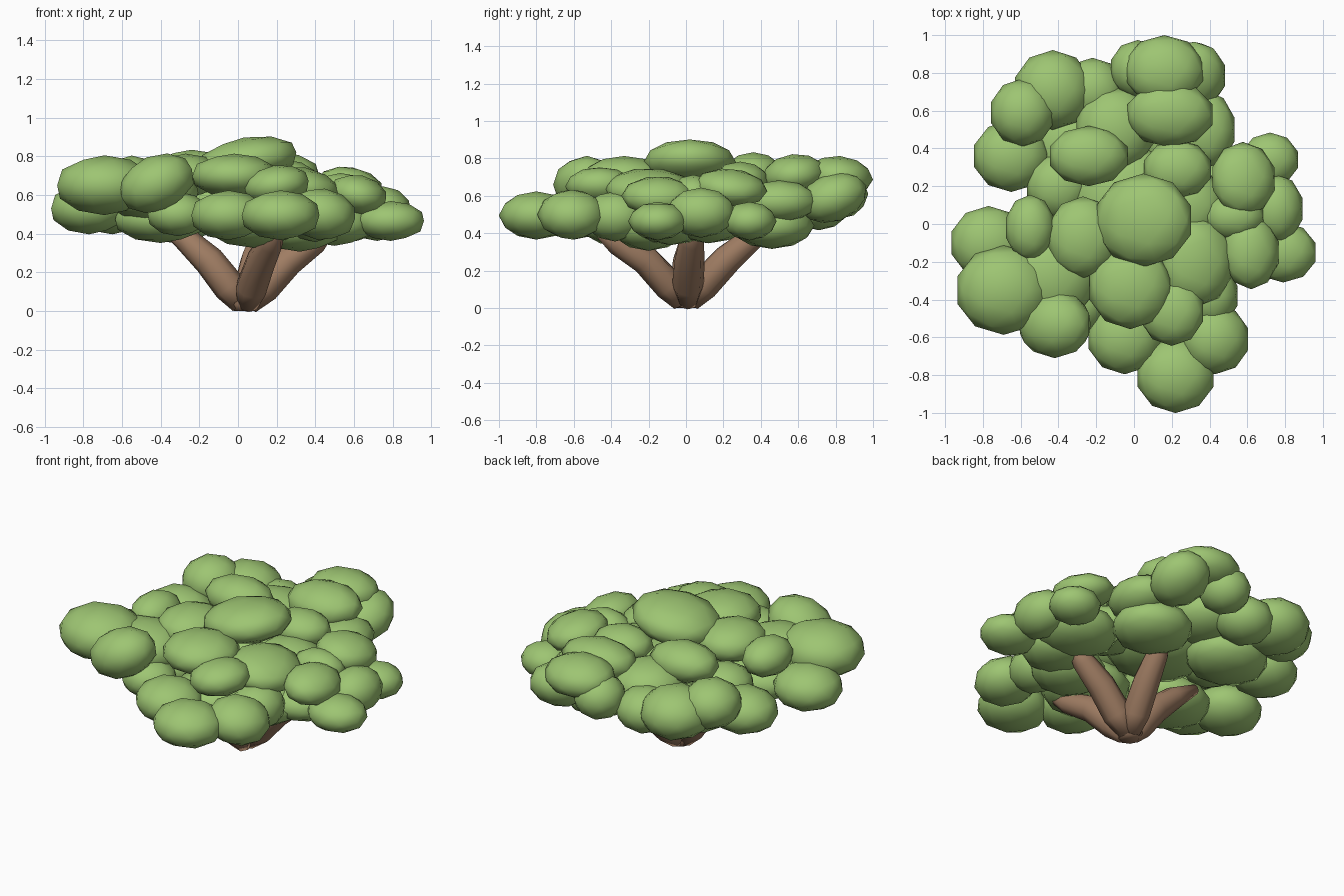
import bpy
import bmesh
from math import radians
from mathutils import Matrix, Vector, Euler

cube = bpy.data.objects.get("Cube")
if cube:
    bpy.data.objects.remove(cube, do_unlink=True)


def make_material(name, colour):
    mat = bpy.data.materials.new(name)
    mat.use_nodes = True
    mat.diffuse_color = colour
    mat.node_tree.nodes["Principled BSDF"].inputs["Base Color"].default_value = colour
    return mat


leaf_green = make_material("leaf green", (0.34, 0.56, 0.17, 1))
bark_brown = make_material("bark brown", (0.35, 0.205, 0.125, 1))


def finish(name, bm, material):
    """Turn a bmesh into a smooth shaded object with one colour."""
    for face in bm.faces:
        face.smooth = True
    mesh = bpy.data.meshes.new(name)
    bm.to_mesh(mesh)
    bm.free()
    mesh.materials.append(material)
    obj = bpy.data.objects.new(name, mesh)
    bpy.context.collection.objects.link(obj)
    return obj


def foliage(name, clumps):
    """Cluster of squashed low-poly balls: x, y, z, radii, optional tilt about x and y."""
    bm = bmesh.new()
    for x, y, z, rx, ry, rz, *tilt in clumps:
        tilt_x, tilt_y = tilt or (0, 0)
        turn = Euler((radians(tilt_x), radians(tilt_y), 0)).to_matrix().to_4x4()
        matrix = Matrix.Translation((x, y, z)) @ turn @ Matrix.Diagonal((rx, ry, rz, 1))
        bmesh.ops.create_icosphere(bm, subdivisions=2, radius=1.03, matrix=matrix)
    return finish(name, bm, leaf_green)


def limb(name, path, radii, sides=8):
    """Tapered tube through the path points, closed at both ends."""
    bm = bmesh.new()
    points = [Vector(p) for p in path]
    rings = []
    for i, point in enumerate(points):
        along = points[min(i + 1, len(points) - 1)] - points[max(i - 1, 0)]
        turn = along.to_track_quat("Z", "Y").to_matrix().to_4x4()
        ring = bmesh.ops.create_circle(bm, segments=sides, radius=radii[i],
                                       matrix=Matrix.Translation(point) @ turn)
        rings.append(ring["verts"])
    for low, high in zip(rings, rings[1:]):
        for k in range(sides):
            n = (k + 1) % sides
            bm.faces.new((low[k], low[n], high[n], high[k]))
    bm.faces.new(rings[0][::-1])
    bm.faces.new(rings[-1])
    return finish(name, bm, bark_brown)


# Trunk foot and four spreading branches
limb("trunk_foot", [(.035, 0, 0), (.035, 0, .03), (.035, 0, .12)], [.055, .075, .08])
branch_radii = [.055, .085, .08, .065, .03]
limb("left_branch", [(.05, .01, .03), (.13, .01, .12), (.26, .02, .26),
                     (.4, .03, .36), (.5, .04, .46)], branch_radii)
limb("right_branch", [(.02, 0, .03), (-.04, 0, .12), (-.15, .01, .26),
                      (-.27, .03, .37), (-.4, .06, .46)], branch_radii)
limb("front_branch", [(.05, -.02, .03), (.07, -.09, .12), (.12, -.22, .26),
                      (.17, -.37, .35), (.2, -.5, .45)], branch_radii)
limb("back_branch", [(.04, .02, .03), (.06, .09, .12), (.09, .22, .26),
                     (.12, .35, .37), (.14, .44, .48)], branch_radii)

# Crown and inner foliage
foliage("crown_foliage", [
    (.05, .02, .78, .26, .24, .115, 0, -9),
    (-.27, -.07, .7, .19, .21, .11),
    (-.02, -.33, .7, .22, .22, .11),
    (.33, -.2, .64, .2, .23, .1, 0, 12),
    (.23, .29, .68, .18, .15, .1),
    (.28, .1, .57, .2, .2, .12),
    (-.05, .14, .56, .3, .28, .14),
    (-.4, .2, .56, .17, .17, .12),
])

# Front foliage
foliage("front_foliage", [
    (.2, -.46, .65, .17, .18, .1, 0, -8),
    (-.05, -.6, .495, .195, .19, .125),
    (.22, -.8, .495, .205, .195, .125),
    (.43, -.61, .5, .18, .18, .13, 0, 8),
    (.4, -.38, .49, .15, .17, .13),
    (-.31, -.43, .5, .16, .15, .11),
    (.08, -.33, .46, .25, .25, .13),
    (.32, -.2, .435, .22, .2, .125),
])

# Right-hand foliage
foliage("right_foliage", [
    (-.69, -.35, .65, .25, .23, .15),
    (-.42, -.53, .66, .2, .175, .14, 0, -22),
    (-.77, -.1, .53, .2, .19, .13),
    (-.55, -.02, .69, .13, .17, .11),
    (-.45, -.28, .61, .25, .24, .14),
    (-.4, -.17, .475, .24, .22, .12),
])

# Left-hand foliage
foliage("left_foliage", [
    (.58, .24, .645, .17, .19, .095, -6, 10),
    (.72, .34, .465, .15, .14, .1),
    (.75, .08, .51, .145, .18, .13),
    (.79, -.15, .465, .175, .155, .1),
    (.62, -.15, .6, .15, .19, .1, 0, 12),
    (.53, .04, .61, .16, .12, .1),
    (.52, .12, .47, .24, .22, .12),
    (.5, -.08, .45, .2, .2, .11),
])

# Back foliage
foliage("back_foliage", [
    (.16, .815, .7, .21, .18, .11, -4, 0),
    (.19, .58, .71, .23, .17, .11, 6, 0),
    (.32, .785, .59, .165, .185, .125, 20, 0),
    (.38, .5, .57, .155, .2, .11),
    (.02, .82, .61, .145, .15, .13),
    (-.1, .5, .61, .21, .22, .13),
    (.25, .46, .44, .23, .22, .12),
])

# Back right foliage
foliage("back_right_foliage", [
    (-.43, .71, .59, .205, .205, .15),
    (-.59, .59, .64, .17, .175, .14),
    (-.65, .36, .53, .2, .185, .13),
    (-.24, .36, .72, .21, .155, .11),
    (-.22, .71, .55, .17, .165, .13),
    (-.33, .42, .475, .24, .22, .12),
])
